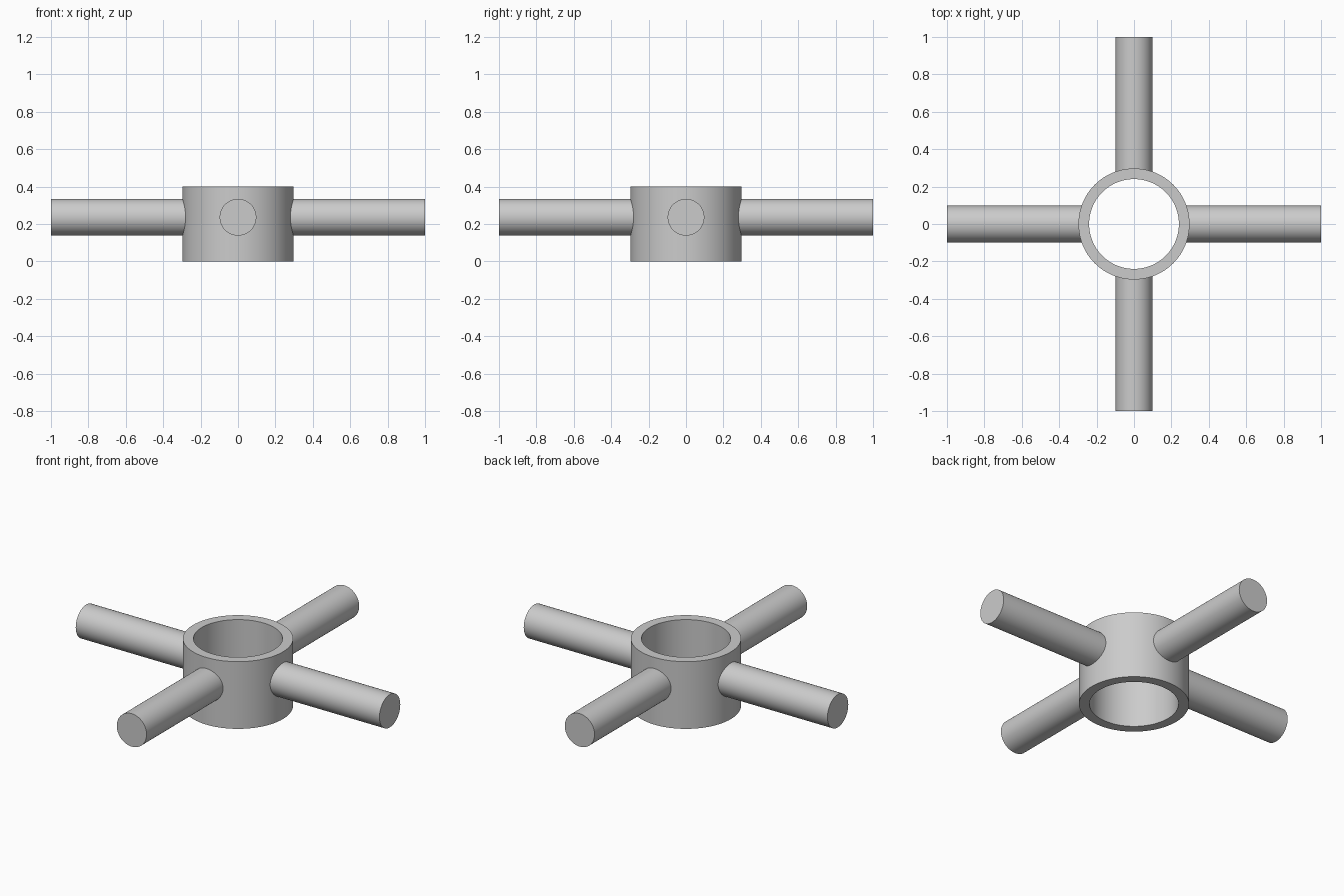
import bpy
import math
from mathutils import Matrix

cube = bpy.data.objects.get("Cube")
if cube:
    bpy.data.objects.remove(cube, do_unlink=True)

HUB_OUTER, HUB_INNER, HUB_HEIGHT = 0.297, 0.24, 0.4
ARM_RADIUS, ARM_Z, ARM_START, ARM_END = 0.098, 0.236, 0.26, 1.0

# Plain grey metal
grey = bpy.data.materials.new("grey metal")
grey.use_nodes = True
colour = (0.6, 0.6, 0.6, 1)
grey.diffuse_color = colour
grey.node_tree.nodes["Principled BSDF"].inputs["Base Color"].default_value = colour


def finish(obj, name):
    obj.name = name
    obj.data.materials.clear()
    obj.data.materials.append(grey)
    bpy.ops.object.select_all(action="DESELECT")
    obj.select_set(True)
    bpy.context.view_layer.objects.active = obj
    bpy.ops.object.shade_smooth_by_angle(angle=math.radians(30))


# Hub: rectangular wall section revolved into an open ring
section = [(HUB_INNER, 0), (HUB_OUTER, 0), (HUB_OUTER, HUB_HEIGHT), (HUB_INNER, HUB_HEIGHT)]
steps, n = 96, len(section)
verts = [(r * math.cos(a), r * math.sin(a), z)
         for a in (math.tau * i / steps for i in range(steps)) for r, z in section]
faces = []
for i in range(steps):
    here, there = i * n, (i + 1) % steps * n
    for j in range(n):
        k = (j + 1) % n
        faces.append((here + j, there + j, there + k, here + k))
mesh = bpy.data.meshes.new("hub_ring")
mesh.from_pydata(verts, [], faces)
hub = bpy.data.objects.new("hub_ring", mesh)
bpy.context.collection.objects.link(hub)
finish(hub, "hub_ring")

# Four round arms, each rooted inside the hub wall
for i, side in enumerate(("left", "back", "right", "front")):
    bpy.ops.mesh.primitive_cylinder_add(vertices=64, radius=ARM_RADIUS, depth=ARM_END - ARM_START)
    arm = bpy.context.object
    arm.data.transform(Matrix.Rotation(math.pi / 2 * i, 4, "Z")
                       @ Matrix.Translation(((ARM_START + ARM_END) / 2, 0, ARM_Z))
                       @ Matrix.Rotation(math.pi / 2, 4, "Y"))
    finish(arm, side + "_arm")
